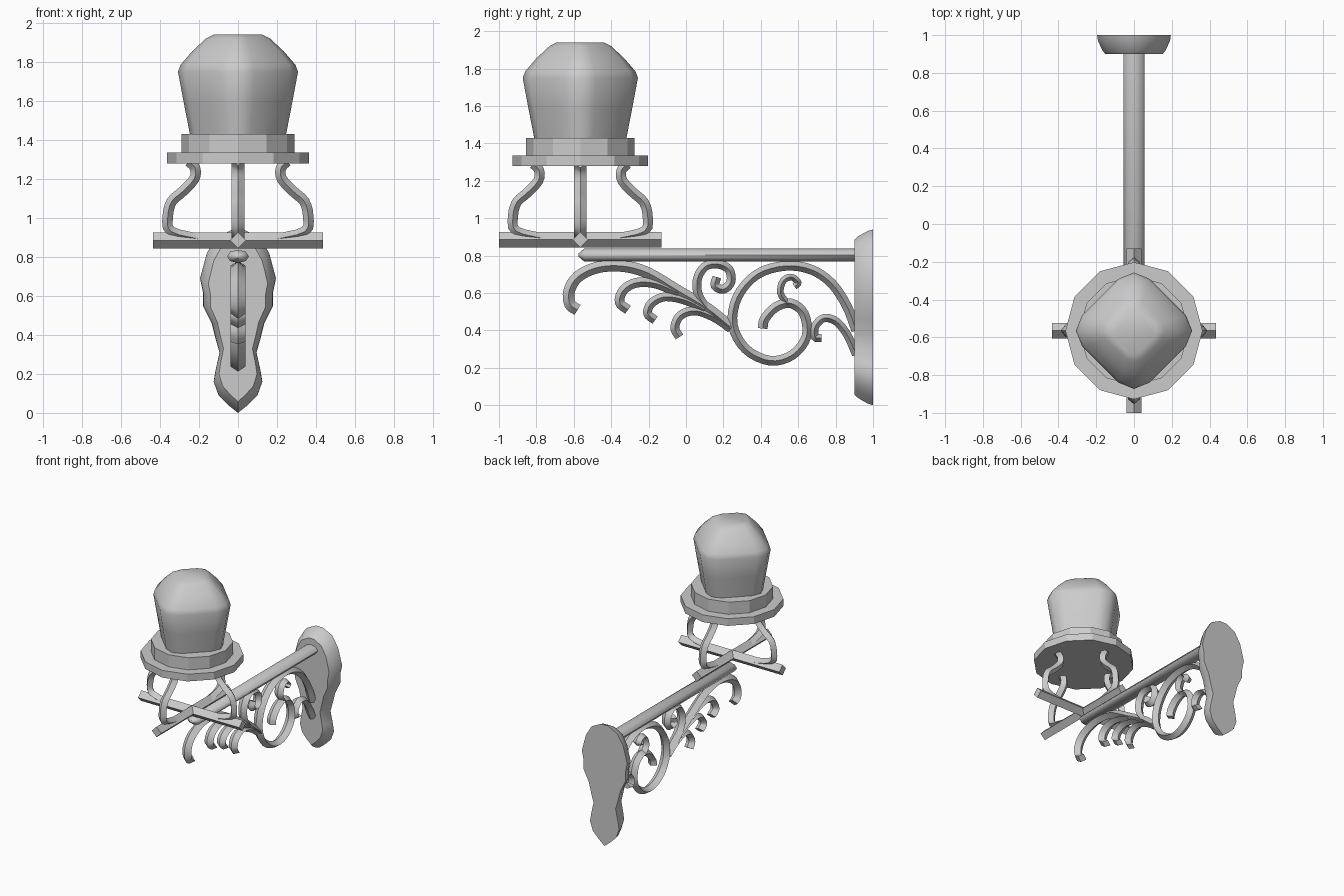
import bpy, bmesh, math
from mathutils import Vector

if "Cube" in bpy.data.objects:
    bpy.data.objects.remove(bpy.data.objects["Cube"])

LAMP_Y = -0.565


def make_object(name, bm, smooth=None):
    bmesh.ops.recalc_face_normals(bm, faces=bm.faces)
    me = bpy.data.meshes.new(name)
    bm.to_mesh(me)
    bm.free()
    ob = bpy.data.objects.new(name, me)
    bpy.context.collection.objects.link(ob)
    if smooth is not None:
        bpy.ops.object.select_all(action='DESELECT')
        ob.select_set(True)
        bpy.context.view_layer.objects.active = ob
        bpy.ops.object.shade_smooth_by_angle(angle=math.radians(smooth))
    return ob


def loft(name, rings, smooth=None):
    """Skin a list of equally long point rings and cap both ends."""
    bm = bmesh.new()
    loops = [[bm.verts.new(p) for p in ring] for ring in rings]
    n = len(loops[0])
    for a, b in zip(loops, loops[1:]):
        for i in range(n):
            j = (i + 1) % n
            bm.faces.new((a[i], a[j], b[j], b[i]))
    bm.faces.new(loops[0])
    bm.faces.new(loops[-1])
    return make_object(name, bm, smooth)


def spline(pts, steps):
    """Catmull-Rom samples through 2D points."""
    p = [Vector(q) for q in pts]
    p = [2 * p[0] - p[1]] + p + [2 * p[-1] - p[-2]]
    out = []
    for a, b, c, d in zip(p, p[1:], p[2:], p[3:]):
        for k in range(steps):
            t = k / steps
            out.append(0.5 * (2 * b + (c - a) * t + (2 * a - 5 * b + 4 * c - d) * t * t
                              + (3 * b - a - 3 * c + d) * t ** 3))
    return out + [p[-2]]


def sweep(name, pts, place, depth, width, steps=4):
    """Diamond-section bar along a flat path; place(u, v, w) maps to 3D."""
    path = spline(pts, steps)
    rings = []
    for i, q in enumerate(path):
        d = (path[min(i + 1, len(path) - 1)] - path[max(i - 1, 0)]).normalized()
        n = Vector((-d.y, d.x)) * depth
        rings.append([place(q.x + n.x, q.y + n.y, 0), place(q.x, q.y, width),
                      place(q.x - n.x, q.y - n.y, 0), place(q.x, q.y, -width)])
    return loft(name, rings, 40)


# Wall plate: wavy outline, smaller front face
half = [(0.03, 0.94), (0.11, 0.9), (0.16, 0.82), (0.195, 0.69), (0.18, 0.62), (0.18, 0.55),
        (0.135, 0.46), (0.115, 0.38), (0.095, 0.31), (0.115, 0.22), (0.125, 0.16),
        (0.1, 0.09), (0.05, 0.04)]
outline = half + [(0, 0.0)] + [(-x, z) for x, z in reversed(half)]
loft("wall_plate", [[(x * s, y, 0.48 + (z - 0.48) * t) for x, z in outline]
                    for y, s, t in ((1.0, 1, 1), (0.97, 0.98, 0.98),
                                    (0.92, 0.86, 0.92), (0.9, 0.78, 0.88))], 35)

# Support arm: flattened rod with a pointed end
rod = [(math.cos(i * math.pi / 4), math.sin(i * math.pi / 4)) for i in range(8)]
loft("support_arm", [[(0.056 * c * s, y, 0.803 + 0.034 * n * s) for c, n in rod]
                     for y, s in ((0.92, 1), (-0.545, 1), (-0.575, 0.25))], 50)

# Ironwork scrolls in the y-z plane under the arm
scrolls = {
    "main_leaf": (0.031, [(-0.58, 0.51), (-0.62, 0.54), (-0.625, 0.61), (-0.58, 0.685),
                          (-0.48, 0.735), (-0.35, 0.745), (-0.21, 0.71), (-0.04, 0.61),
                          (0.11, 0.52), (0.235, 0.42)]),
    "great_spiral": (0.026, [(0.91, 0.4), (0.86, 0.53), (0.78, 0.65), (0.67, 0.725), (0.53, 0.745),
                             (0.38, 0.7), (0.275, 0.58), (0.25, 0.43), (0.32, 0.3),
                             (0.45, 0.238), (0.57, 0.27), (0.645, 0.37), (0.63, 0.49),
                             (0.56, 0.545), (0.48, 0.525), (0.42, 0.46), (0.41, 0.41)]),
    "inner_curl": (0.018, [(0.545, 0.54), (0.505, 0.6), (0.52, 0.665), (0.565, 0.685),
                           (0.6, 0.655), (0.58, 0.635)]),
    "wall_curl": (0.022, [(0.91, 0.27), (0.86, 0.38), (0.8, 0.45), (0.735, 0.465),
                          (0.69, 0.42), (0.69, 0.365), (0.725, 0.36)]),
    "upper_curl": (0.024, [(0.24, 0.41), (0.14, 0.49), (0.07, 0.58), (0.06, 0.67), (0.1, 0.74),
                           (0.17, 0.755), (0.23, 0.725), (0.24, 0.66), (0.2, 0.62),
                           (0.155, 0.64), (0.165, 0.685)]),
    "leaf_a": (0.026, [(-0.31, 0.51), (-0.355, 0.55), (-0.335, 0.615), (-0.265, 0.655),
                       (-0.16, 0.65), (-0.04, 0.6)]),
    "leaf_b": (0.024, [(-0.165, 0.455), (-0.205, 0.49), (-0.185, 0.545), (-0.11, 0.58),
                       (0.0, 0.56), (0.1, 0.51)]),
    "leaf_c": (0.024, [(-0.035, 0.365), (-0.06, 0.415), (-0.03, 0.48), (0.05, 0.505),
                       (0.15, 0.47), (0.24, 0.41)]),
}
for name, (depth, pts) in scrolls.items():
    sweep("scroll_" + name, pts, lambda u, v, w: (w, u, v), depth, 0.038)

# Crossed bars carrying the lamp
sweep("cross_bar_side", [(-0.435, 0.885), (0.435, 0.885)],
      lambda u, v, w: (u, LAMP_Y + w, v), 0.041, 0.041, 1)
sweep("cross_bar_front", [(-0.435, 0.885), (0.435, 0.885)],
      lambda u, v, w: (w, LAMP_Y + u, v), 0.041, 0.041, 1)

# Four S-shaped brackets
bracket = [(0.25, 1.29), (0.22, 1.255), (0.225, 1.2), (0.285, 1.135), (0.34, 1.085),
           (0.36, 1.01), (0.343, 0.93), (0.19, 0.89)]
for i in range(4):
    c, s = round(math.cos(i * math.pi / 2)), round(math.sin(i * math.pi / 2))
    sweep(f"bracket_{i + 1}", bracket,
          lambda u, v, w: (u * c - w * s, LAMP_Y + u * s + w * c, v), 0.027, 0.033, 3)

# Twelve-sided base plate and collar
for name, r, z0, z1 in (("base_plate", 0.363, 1.28, 1.336), ("collar", 0.29, 1.33, 1.43)):
    bpy.ops.mesh.primitive_cylinder_add(vertices=12, radius=r, depth=z1 - z0,
                                        location=(0, LAMP_Y, (z0 + z1) / 2))
    bpy.context.object.name = name

# Lamp shade: diamond plan with softened corners, flared then domed
corner = [(1.0, 0.0), (0.89, 0.27), (0.27, 0.89)]
plan = []
for i in range(4):
    for x, y in corner:
        for _ in range(i):
            x, y = -y, x
        plan.append((x, y))
loft("lamp_shade", [[(x * r, LAMP_Y + y * r, z) for x, y in plan]
                    for r, z in ((0.245, 1.42), (0.278, 1.59), (0.308, 1.75), (0.295, 1.785),
                                 (0.235, 1.855), (0.165, 1.92), (0.125, 1.94))], 50)
